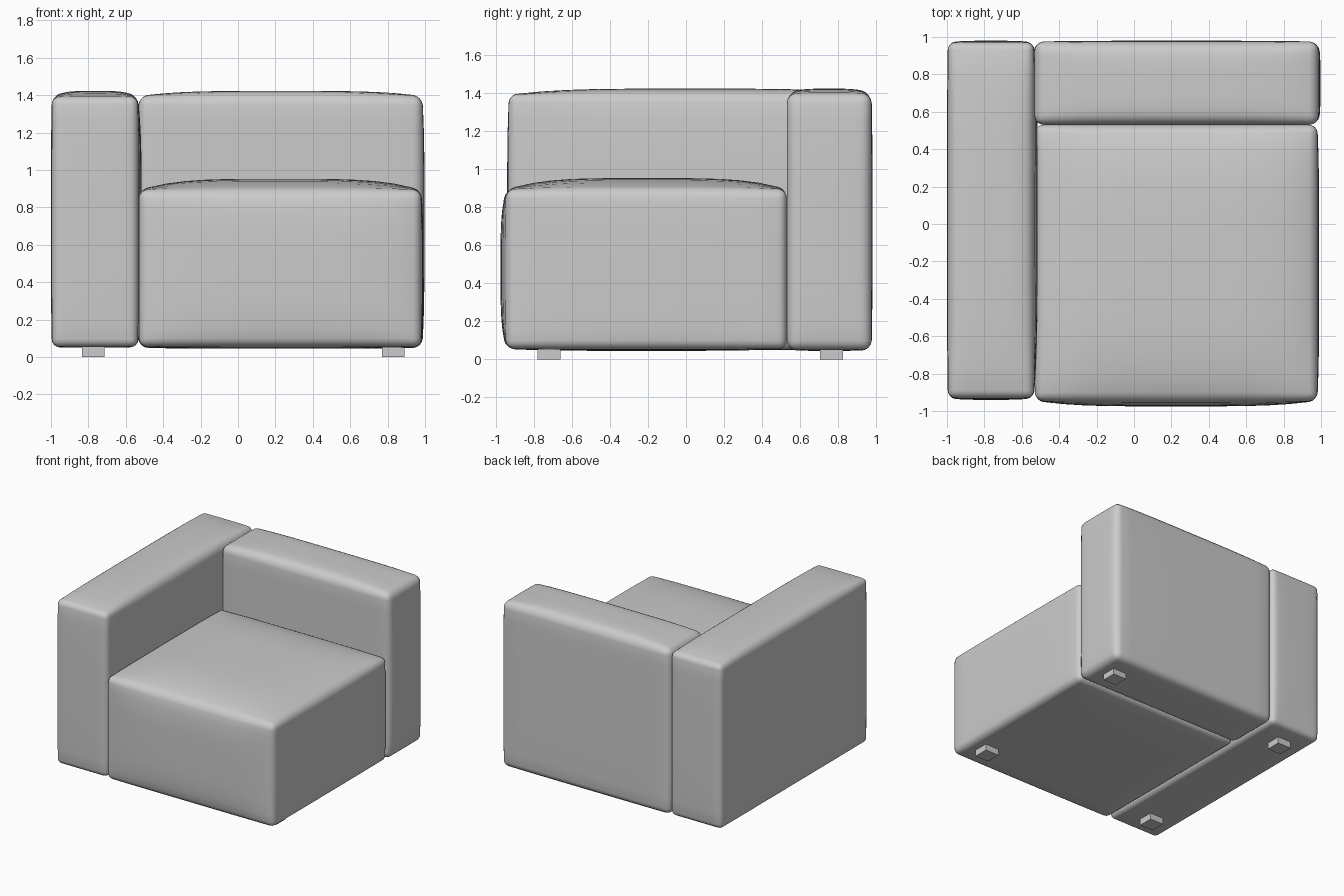
import bpy, bmesh, math
from mathutils import Vector

cube = bpy.data.objects.get("Cube")
if cube:
    bpy.data.objects.remove(cube, do_unlink=True)


def make_material(name, rgb):
    mat = bpy.data.materials.new(name)
    mat.use_nodes = True
    mat.diffuse_color = (*rgb, 1)
    mat.node_tree.nodes["Principled BSDF"].inputs["Base Color"].default_value = (*rgb, 1)
    return mat


fabric = make_material("light grey fabric", (0.6, 0.6, 0.6))


def box_mesh(lo, hi):
    lo, hi = Vector(lo), Vector(hi)
    bm = bmesh.new()
    bmesh.ops.create_cube(bm, size=1)
    for v in bm.verts:
        v.co = (lo + hi) / 2 + v.co * (hi - lo)
    return bm


def finish(bm, name):
    mesh = bpy.data.meshes.new(name)
    bm.to_mesh(mesh)
    bm.free()
    obj = bpy.data.objects.new(name, mesh)
    bpy.context.collection.objects.link(obj)
    mesh.materials.append(fabric)
    return obj


def cushion(name, lo, hi, radius, puff_lo, puff_hi, cuts=14):
    """Rounded box whose six sides swell outward by the given amounts."""
    bm = box_mesh(lo, hi)
    bmesh.ops.bevel(bm, geom=bm.edges[:], offset=radius, segments=4,
                    profile=0.5, affect='EDGES')
    # Slice the box into a grid so that its sides can curve
    for axis in range(3):
        normal = Vector([float(i == axis) for i in range(3)])
        start, end = lo[axis] + radius, hi[axis] - radius
        for i in range(1, cuts):
            point = normal * (start + (end - start) * i / cuts)
            bmesh.ops.bisect_plane(bm, geom=bm.verts[:] + bm.edges[:] + bm.faces[:],
                                   plane_co=point, plane_no=normal)
    centre = (Vector(lo) + Vector(hi)) / 2
    half = (Vector(hi) - Vector(lo)) / 2
    for v in bm.verts:
        u = [(v.co[a] - centre[a]) / half[a] for a in range(3)]
        for a in range(3):
            b, c = (a + 1) % 3, (a + 2) % 3
            swell = max(0, 1 - u[b] ** 4) * max(0, 1 - u[c] ** 4)
            amount = puff_hi[a] if u[a] > 0 else puff_lo[a]
            v.co[a] += u[a] * abs(u[a]) * amount * swell
    obj = finish(bm, name)
    bpy.ops.object.select_all(action='DESELECT')
    obj.select_set(True)
    bpy.context.view_layer.objects.active = obj
    bpy.ops.object.shade_smooth_by_angle(angle=math.radians(40))
    return obj


# Upholstered blocks
cushion("seat", (-0.53, -0.945, 0.055), (0.98, 0.53, 0.893), 0.045,
        (0, 0.03, 0.01), (0.01, 0, 0.06))
cushion("backrest", (-0.53, 0.53, 0.05), (0.985, 0.975, 1.395), 0.05,
        (0.01, 0, 0.005), (0.012, 0.005, 0.028))
cushion("right_arm", (-0.995, -0.93, 0.055), (-0.535, 0.97, 1.39), 0.04,
        (0.005, 0.01, 0.005), (0.02, 0.01, 0.033))

# Feet
for side, x in (("right", -0.775), ("left", 0.83)):
    for end, y in (("front", -0.72), ("back", 0.765)):
        finish(box_mesh((x - 0.06, y - 0.06, 0), (x + 0.06, y + 0.06, 0.07)),
               f"{end}_{side}_foot")
